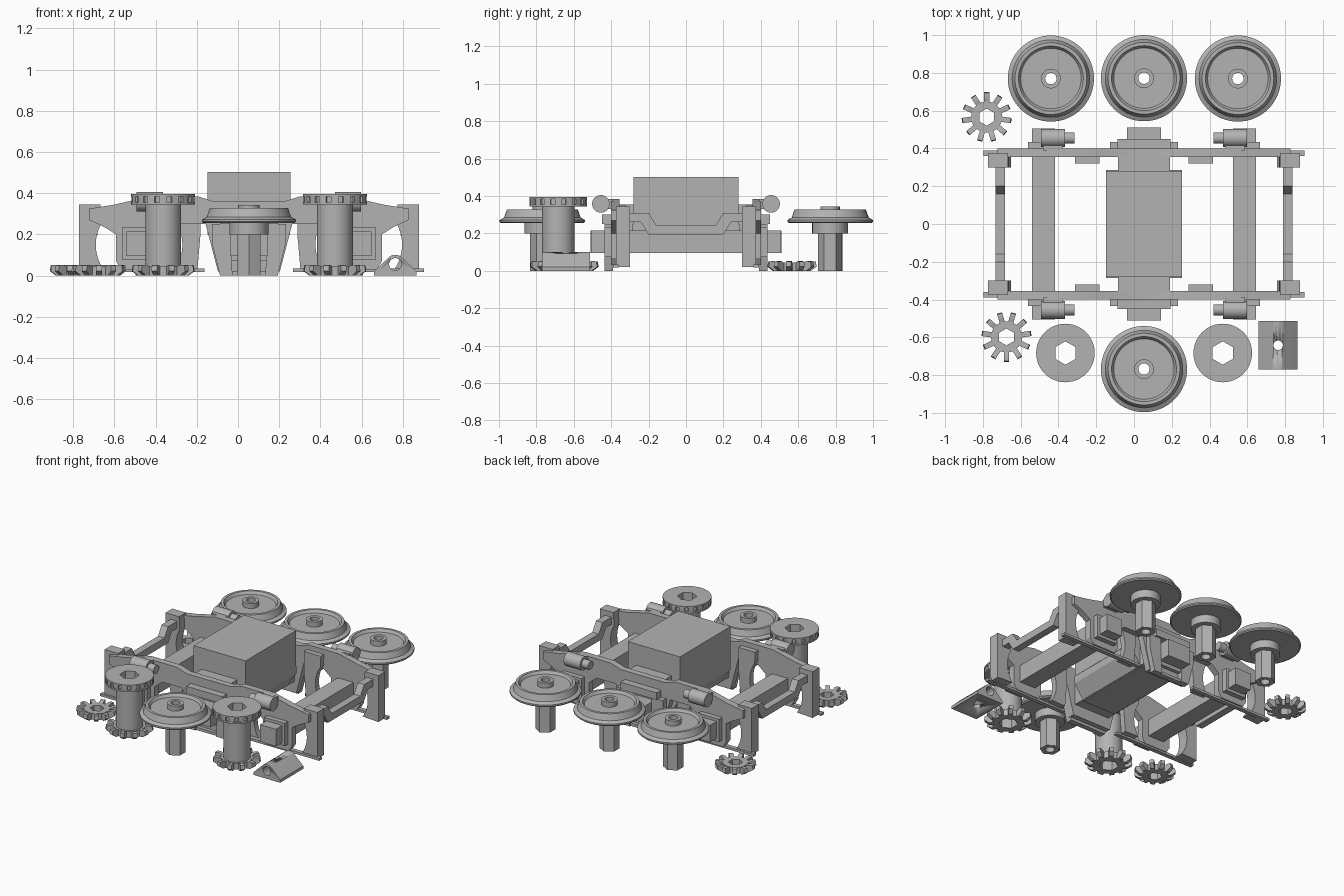
import bpy, bmesh, math
from math import pi, cos, sin, radians
from mathutils import Matrix, Vector

cube = bpy.data.objects.get("Cube")
if cube:
    bpy.data.objects.remove(cube, do_unlink=True)

grey = bpy.data.materials.new("plain_grey")
grey.use_nodes = True
tone = (0.45, 0.45, 0.45, 1)
grey.diffuse_color = tone
grey.node_tree.nodes["Principled BSDF"].inputs["Base Color"].default_value = tone

MID = 0.053  # x of the chassis centre line


def finish(name, bm, loc=(MID, 0, 0), mirror=""):
    """Turn a bmesh into an object with sharp creases and optional mirroring."""
    bmesh.ops.recalc_face_normals(bm, faces=bm.faces)
    for f in bm.faces:
        f.smooth = True
    for e in bm.edges:
        e.smooth = len(e.link_faces) == 2 and e.calc_face_angle(0) < radians(32)
    mesh = bpy.data.meshes.new(name)
    bm.to_mesh(mesh)
    bm.free()
    mesh.materials.append(grey)
    ob = bpy.data.objects.new(name, mesh)
    ob.location = loc
    bpy.context.scene.collection.objects.link(ob)
    if mirror:
        mod = ob.modifiers.new("mirror", 'MIRROR')
        mod.use_axis = ("x" in mirror, "y" in mirror, False)
        mod.use_mirror_merge = False
    return ob


def prism(bm, pts, lo, hi, axis="y", turn=0):
    """Extrude an outline (across, up) along y or x, then turn it about z."""
    rot = Matrix.Rotation(turn, 3, 'Z')

    def place(u, v, d):
        return rot @ Vector((u, d, v) if axis == "y" else (d, u, v))
    a = [bm.verts.new(place(u, v, lo)) for u, v in pts]
    b = [bm.verts.new(place(u, v, hi)) for u, v in pts]
    bm.faces.new(a)
    bm.faces.new(b[::-1])
    n = len(pts)
    for i in range(n):
        j = (i + 1) % n
        bm.faces.new((a[i], b[i], b[j], a[j]))


def box(bm, x0, x1, y0, y1, z0, z1):
    prism(bm, [(x0, z0), (x1, z0), (x1, z1), (x0, z1)], y0, y1)


def lathe(bm, profile, n=48):
    """Spin a closed (radius, z) loop; a negative radius gives a hexagon."""
    rings = []
    for r, z in profile:
        ring = []
        for i in range(n):
            a = 2 * pi * i / n
            rad = r if r > 0 else -r * cos(pi / 6) / cos(a % (pi / 3) - pi / 6)
            ring.append(bm.verts.new((rad * cos(a + pi / 2), rad * sin(a + pi / 2), z)))
        rings.append(ring)
    for k, ring in enumerate(rings):
        nxt = rings[(k + 1) % len(rings)]
        for i in range(n):
            j = (i + 1) % n
            bm.faces.new((ring[i], ring[j], nxt[j], nxt[i]))


def rod(bm, x0, x1, y, z, r):
    m = Matrix.Translation(((x0 + x1) / 2, y, z)) @ Matrix.Rotation(pi / 2, 4, 'Y')
    bmesh.ops.create_cone(bm, cap_ends=True, segments=32, radius1=r, radius2=r,
                          depth=x1 - x0, matrix=m)


def sym(half):
    return half + [(-u, v) for u, v in reversed(half)]


def arc(cx, cz, r, a0, a1, n=14):
    steps = [radians(a0 + (a1 - a0) * i / n) for i in range(n + 1)]
    return [(cx + r * cos(a), cz + r * sin(a)) for a in steps]


# Wheels, lying flat with the hex axle stub pointing down
for i, (x, y) in enumerate([(-0.44, 0.77), (MID, 0.772), (0.55, 0.77), (MID, -0.768)]):
    bm = bmesh.new()
    lathe(bm, [(0.03, 0.2), (0.095, 0.2), (0.095, 0.255), (0.22, 0.255), (0.228, 0.262),
               (0.228, 0.272), (0.205, 0.285), (0.19, 0.327), (0.172, 0.327),
               (0.16, 0.308), (0.052, 0.308), (0.052, 0.343), (0.03, 0.343)], 64)
    lathe(bm, [(0.03, 0), (-0.065, 0), (-0.065, 0.21), (0.03, 0.21)])
    finish(f"wheel_{i + 1}", bm, (x, y, 0))


def bevel_gear(bm, reach, phase, hole):
    core = reach - 0.05
    lathe(bm, [(-hole, 0), (core, 0), (core, 0.045), (-hole, 0.045)])
    side = [(core - 0.01, 0), (reach - 0.03, 0), (reach, 0.022),
            (reach - 0.004, 0.05), (reach - 0.03, 0.052), (core - 0.01, 0.04)]
    for k in range(11):
        prism(bm, side, -0.014, 0.014, turn=phase + 2 * pi * k / 11)


# Loose bevel gears
for name, x, y, phase in [("rear_gear", -0.78, 0.566, pi / 2),
                          ("front_gear", -0.675, -0.598, -pi / 2)]:
    bm = bmesh.new()
    bevel_gear(bm, 0.132, phase, 0.045)
    finish(name, bm, (x, y, 0))

# Standing gear drums with notched crown discs
for name, x in [("right_drum", -0.363), ("left_drum", 0.47)]:
    bm = bmesh.new()
    bevel_gear(bm, 0.152, pi / 2, 0.062)
    lathe(bm, [(-0.062, 0.02), (0.087, 0.02), (0.087, 0.345), (0.155, 0.345), (0.155, 0.356),
               (0.143, 0.356), (0.143, 0.384), (0.155, 0.384), (0.155, 0.395), (-0.062, 0.395)])
    for k in range(16):
        prism(bm, [(0.135, 0.35), (0.153, 0.35), (0.153, 0.39), (0.135, 0.39)],
              -0.018, 0.018, turn=2 * pi * k / 16)
    finish(name, bm, (x, -0.683, 0))

# Wedge block with two drilled holes
bm = bmesh.new()
prism(bm, [(-0.103, 0), (0.103, 0), (0.103, 0.02)] + arc(0, 0.055, 0.046, 48, 132)
      + [(-0.103, 0.02)], -0.128, 0.128)
wedge = finish("wedge_block", bm, (0.763, -0.642, 0))
for name, tilt, r, z in [("long_drill", pi / 2, 0.03, 0.055), ("upright_drill", 0, 0.025, 0.05)]:
    bm = bmesh.new()
    bmesh.ops.create_cone(bm, cap_ends=True, segments=32, radius1=r, radius2=r, depth=0.5,
                          matrix=Matrix.Rotation(tilt, 4, 'X'))
    cutter = finish(name, bm, (0.763, -0.642, z))
    cutter.hide_render = True
    cutter.hide_viewport = True
    mod = wedge.modifiers.new(name, 'BOOLEAN')
    mod.operation = 'DIFFERENCE'
    mod.solver = 'EXACT'
    mod.object = cutter

# Motor housing, its tapered tub and the carrier reaching the side frames
bm = bmesh.new()
box(bm, -0.202, 0.202, -0.28, 0.28, 0.25, 0.503)
prism(bm, sym([(0.2, 0.25), (0.2, 0.2), (0.13, 0.095)]), -0.285, 0.285)
box(bm, -0.137, 0.137, -0.4, 0.4, 0.1, 0.355)
finish("motor_housing", bm)

# Side frames with a pedestal below each axle
bm = bmesh.new()
prism(bm, sym([(0.17, 0.36), (0.25, 0.385), (0.48, 0.385), (0.65, 0.345), (0.775, 0.325),
               (0.775, 0.27), (0.7, 0.235), (0.645, 0.2), (0.645, 0.07), (0.62, 0.03),
               (0.44, 0.03), (0.42, 0.07), (0.42, 0.2), (0.36, 0.25), (0.21, 0.25),
               (0.15, 0.02)]), 0.355, 0.4)
finish("side_frame", bm, mirror="y")

# Middle pedestals with tapered legs, cross bars and axle box
bm = bmesh.new()
for s in (-1, 1):
    prism(bm, [(s * u, v) for u, v in [(0.09, 0.25), (0.18, 0.25), (0.18, 0.16),
                                       (0.14, 0), (0.08, 0)]], 0.39, 0.435)
box(bm, -0.14, 0.14, 0.39, 0.45, 0.25, 0.3)
box(bm, -0.1, 0.1, 0.39, 0.425, 0, 0.02)
box(bm, -0.1, 0.1, 0.39, 0.425, 0.07, 0.1)
box(bm, -0.09, 0.09, 0.39, 0.51, 0.095, 0.215)
finish("middle_pedestal", bm, mirror="y")

# Axle beams running across the chassis, with raised box flanges
bm = bmesh.new()
box(bm, 0.472, 0.594, -0.505, 0.505, 0.095, 0.215)
for y in (-0.415, 0.415):
    box(bm, 0.453, 0.613, y - 0.02, y + 0.02, 0.075, 0.235)
finish("axle_beam", bm, mirror="x")

# Brake shoes curved around each wheel, and the low tie strips
bm = bmesh.new()
prism(bm, [(0.825, 0.02), (0.825, 0.345), (0.72, 0.345)]
      + arc(0.533, 0.15, 0.21, 30, -36), 0.3, 0.375)
finish("outer_brake_shoe", bm, mirror="xy")
bm = bmesh.new()
prism(bm, [(0.25, 0.03), (0.235, 0.2), (0.235, 0.35), (0.365, 0.35)]
      + arc(0.533, 0.15, 0.21, 145, 214), 0.32, 0.36)
finish("inner_brake_shoe", bm, mirror="xy")
bm = bmesh.new()
box(bm, 0.215, 0.849, 0.36, 0.39, 0.018, 0.035)
finish("tie_strip", bm, mirror="xy")

# Dipped end beams
bm = bmesh.new()
top = [(0.32, 0.31), (0.2, 0.31), (0.16, 0.245)]
low = [(0.2, 0.195), (0.24, 0.26), (0.32, 0.26)]
prism(bm, top + [(-u, v) for u, v in top[::-1]] + [(-u, v) for u, v in low[::-1]] + low,
      0.735, 0.785, axis="x")
finish("end_beam", bm, mirror="x")

# Brake cylinders
bm = bmesh.new()
rod(bm, 0.418, 0.545, 0.455, 0.358, 0.047)
rod(bm, 0.368, 0.42, 0.455, 0.358, 0.03)
box(bm, 0.43, 0.535, 0.39, 0.425, 0.33, 0.385)
finish("brake_cylinder", bm, mirror="xy")
